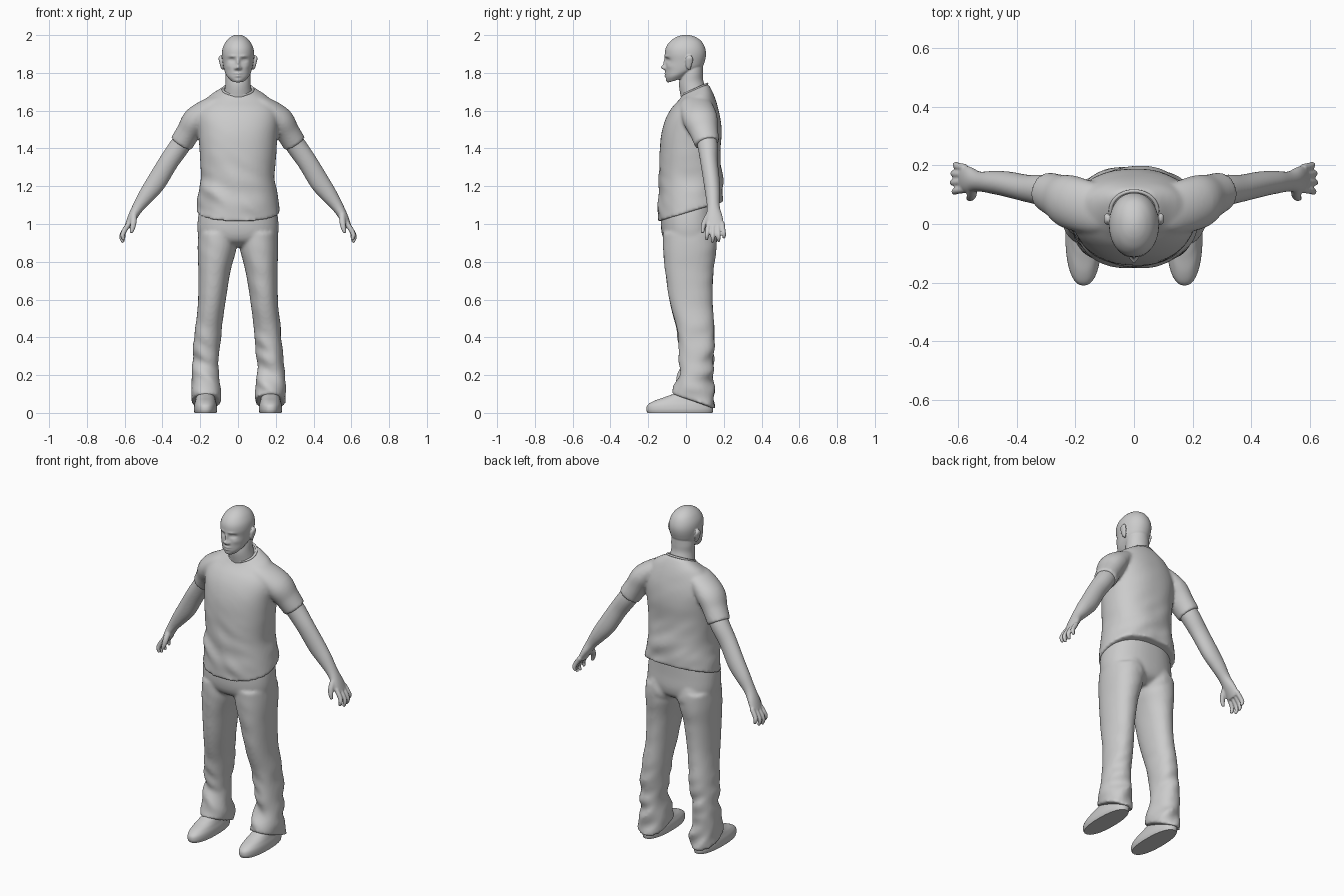
import bpy, bmesh, math
from mathutils import Vector, noise


def spline(keys, steps):
    """Catmull-Rom interpolation of key tuples."""
    out = []
    n = len(keys)
    for i in range(n - 1):
        a, b, c, d = keys[max(i - 1, 0)], keys[i], keys[i + 1], keys[min(i + 2, n - 1)]
        for j in range(steps):
            t = j / steps
            out.append([0.5 * (2 * q + (r - p) * t + (2 * p - 5 * q + 4 * r - s) * t * t
                               + (3 * q - p - 3 * r + s) * t ** 3)
                        for p, q, r, s in zip(a, b, c, d)])
    out.append(list(keys[-1]))
    return out


def loft(bm, keys, flat=True, power=2.0, sides=40, steps=6, side=1, warp=None):
    """Skin oval rings; key = x, y, z, half width, half depth, tilt (flat) ."""
    keys = [tuple(k) + (0,) * (6 - len(k)) for k in keys]
    pts = spline(keys, steps)
    centres = [Vector((side * p[0], p[1], p[2])) for p in pts]
    rings = []
    for i, p in enumerate(pts):
        u, v = Vector((1, 0, 0)), Vector((0, 1, p[5]))
        if not flat:
            t = (centres[min(i + 1, len(pts) - 1)] - centres[max(i - 1, 0)]).normalized()
            u = Vector((0, 1, 0)).cross(t).normalized()
            v = t.cross(u)
        ring = []
        for k in range(sides):
            a = 2 * math.pi * k / sides
            c, s = math.cos(a), math.sin(a)
            c = math.copysign(abs(c) ** (2 / power), c)
            s = math.copysign(abs(s) ** (2 / power), s)
            co = centres[i] + u * (p[3] * c) + v * (p[4] * s)
            ring.append(bm.verts.new(warp(co) if warp else co))
        rings.append(ring)
    for r0, r1 in zip(rings, rings[1:]):
        for k in range(sides):
            m = (k + 1) % sides
            bm.faces.new((r0[k], r0[m], r1[m], r1[k]))
    bm.faces.new(rings[0][::-1])
    bm.faces.new(rings[-1])


def finish(bm, name, voxel=None, smooth=4):
    """Turn the bmesh into an object, optionally fusing its parts."""
    me = bpy.data.meshes.new(name)
    bm.to_mesh(me)
    bm.free()
    ob = bpy.data.objects.new(name, me)
    bpy.context.collection.objects.link(ob)
    if voxel:
        r = ob.modifiers.new("fuse", 'REMESH')
        r.mode = 'VOXEL'
        r.voxel_size = voxel
        r.use_smooth_shade = True
        s = ob.modifiers.new("soften", 'SMOOTH')
        s.factor = 0.5
        s.iterations = smooth
    else:
        bpy.ops.object.select_all(action='DESELECT')
        bpy.context.view_layer.objects.active = ob
        ob.select_set(True)
        bpy.ops.object.shade_smooth_by_angle(angle=math.radians(50))
    return ob


def folds(amount, top):
    """Cloth folds that fade out towards the given height."""
    def warp(co):
        f = amount * min(1, max(0.15, (top - co.z) * 4))
        n = noise.noise(Vector((co.x * 7, co.y * 7, co.z * 15 + co.x * 8)))
        return co + Vector((0.6 * f * n, f * n, 0))
    return warp


# Face relief: x, z, spread x, spread z, height
FACE = [(0, 1.829, .012, .012, .026), (0, 1.857, .009, .022, .013), (.014, 1.824, .007, .007, .009),
        (.034, 1.868, .016, .010, -.013), (.034, 1.867, .011, .005, .006), (.03, 1.888, .02, .006, .005),
        (0, 1.797, .019, .005, .008), (0, 1.783, .016, .005, .008), (0, 1.790, .022, .002, -.004),
        (0, 1.760, .018, .010, .006), (.05, 1.835, .018, .014, .004)]


def face(co):
    if co.y > -0.03:
        return co
    d = 0
    for x, z, sx, sz, h in FACE:
        for s in ((1, -1) if x else (1,)):
            d += h * math.exp(-((co.x - s * x) / sx) ** 2 - ((co.z - z) / sz) ** 2)
    return co - Vector((0, d * min(1, (-0.03 - co.y) / 0.03), 0))


# Head, neck and ears
bm = bmesh.new()
loft(bm, [(0, -.040, 1.765, .040, .055, .3), (0, -.033, 1.79, .062, .072, .25),
          (0, -.012, 1.82, .074, .096, .1), (0, -.004, 1.86, .081, .103), (0, -.003, 1.90, .085, .109),
          (0, -.003, 1.935, .080, .103), (0, -.001, 1.966, .064, .084), (0, 0, 1.987, .043, .056),
          (0, 0, 1.998, .022, .028), (0, 0, 2.002, .003, .003)], sides=120, steps=12, power=2.1, warp=face)
loft(bm, [(0, .05, 1.64, .085, .07), (0, .037, 1.70, .073, .066, .3), (0, .027, 1.75, .066, .064, .2),
          (0, .030, 1.80, .066, .060), (0, .03, 1.85, .06, .06)])
for s in (1, -1):
    loft(bm, [(.080, .018, 1.817, .004, .006), (.084, .014, 1.83, .008, .013), (.090, .016, 1.86, .010, .020),
              (.093, .018, 1.88, .010, .018), (.090, .018, 1.893, .004, .008)], sides=20, side=s)
finish(bm, "head", 0.004, 2)

# T-shirt body with sleeves
bm = bmesh.new()
loft(bm, [(0, .025, 1.065, .223, .175, .3), (0, .025, 1.15, .211, .172, .15), (0, .0235, 1.25, .196, .167),
          (0, .022, 1.38, .203, .161), (0, .029, 1.48, .210, .159), (0, .038, 1.56, .215, .144),
          (0, .045, 1.62, .200, .121, .05), (0, .052, 1.67, .160, .094, .2), (0, .047, 1.70, .108, .076, .42),
          (0, .045, 1.712, .083, .067, .45)], power=2.25, sides=64, warp=folds(.012, 1.45))
for s in (1, -1):
    loft(bm, [(.06, .05, 1.65, .04, .06), (.135, .053, 1.628, .048, .085), (.218, .075, 1.556, .070, .092),
              (.262, .095, 1.488, .064, .076), (.300, .112, 1.426, .063, .066)], flat=False, side=s)
finish(bm, "t_shirt", 0.009, 5)

# Neckband
bpy.ops.mesh.primitive_torus_add(major_radius=.074, minor_radius=.006, major_segments=48, minor_segments=10,
                                 location=(0, .045, 1.712), rotation=(math.atan(.45), 0, 0))
band = bpy.context.object
band.name = "neckband"
band.scale = (1.08, 1, 1)
bpy.ops.object.shade_smooth_by_angle(angle=math.radians(60))

# Arms with palms, fingers and thumbs
for s, label in ((1, "left"), (-1, "right")):
    bm = bmesh.new()
    loft(bm, [(.22, .08, 1.55, .05, .055), (.298, .112, 1.428, .054, .054), (.366, .122, 1.33, .052, .046),
              (.432, .136, 1.222, .052, .043), (.480, .142, 1.157, .044, .039), (.528, .145, 1.09, .031, .034),
              (.560, .150, 1.035, .024, .044), (.584, .156, .985, .017, .047)], flat=False, side=s)
    for y, length in ((.119, .9), (.144, 1.05), (.169, 1.0), (.192, .8)):
        fan = (y - .155) * .25
        loft(bm, [(.575, y, 1.005, .014, .013), (.575 + .030 * length, y + fan * .5, 1.0 - .04 * length, .0135, .0125),
                  (.575 + .040 * length, y + fan, 1.0 - .068 * length, .012, .011),
                  (.575 + .031 * length, y + fan, 1.0 - .094 * length, .008, .008)],
             flat=False, sides=14, side=s)
    loft(bm, [(.552, .130, 1.055, .018, .02), (.553, .102, 1.015, .017, .016), (.558, .090, .98, .014, .012),
              (.566, .088, .952, .008, .008)], flat=False, sides=14, side=s)
    finish(bm, label + "_arm", 0.005, 3)

# Trousers: hips and two legs
bm = bmesh.new()
loft(bm, [(0, .018, .88, .12, .08), (0, .018, .91, .197, .128), (0, .016, .96, .214, .146),
          (0, .014, 1.04, .211, .146), (0, .018, 1.12, .195, .142)], power=2.3, sides=60)
for s in (1, -1):
    loft(bm, [(.169, .040, .06, .080, .111, -.36), (.170, .042, .13, .081, .105, -.2), (.175, .054, .22, .072, .092),
              (.168, .056, .32, .070, .091), (.155, .049, .45, .070, .101), (.138, .026, .60, .073, .115),
              (.125, .018, .75, .085, .128), (.112, .020, .86, .101, .141), (.106, .020, .95, .104, .142)],
         side=s, power=2.15, warp=folds(.02, .55))
    # Seat
    loft(bm, [(.09, .06, .84, .06, .075), (.095, .065, .90, .088, .098), (.095, .062, .96, .088, .096),
              (.09, .05, 1.02, .07, .09)], side=s)
finish(bm, "trousers", 0.009, 5)

# Shoes
for s, label in ((1, "left"), (-1, "right")):
    bm = bmesh.new()
    loft(bm, [(.172, -.032, 0, .058, .172), (.172, -.033, .018, .062, .177), (.172, -.031, .042, .060, .172),
              (.172, -.016, .064, .054, .152), (.172, .012, .085, .049, .121), (.172, .040, .115, .044, .085),
              (.172, .055, .18, .042, .07)], side=s, power=2.3)
    finish(bm, label + "_shoe")
